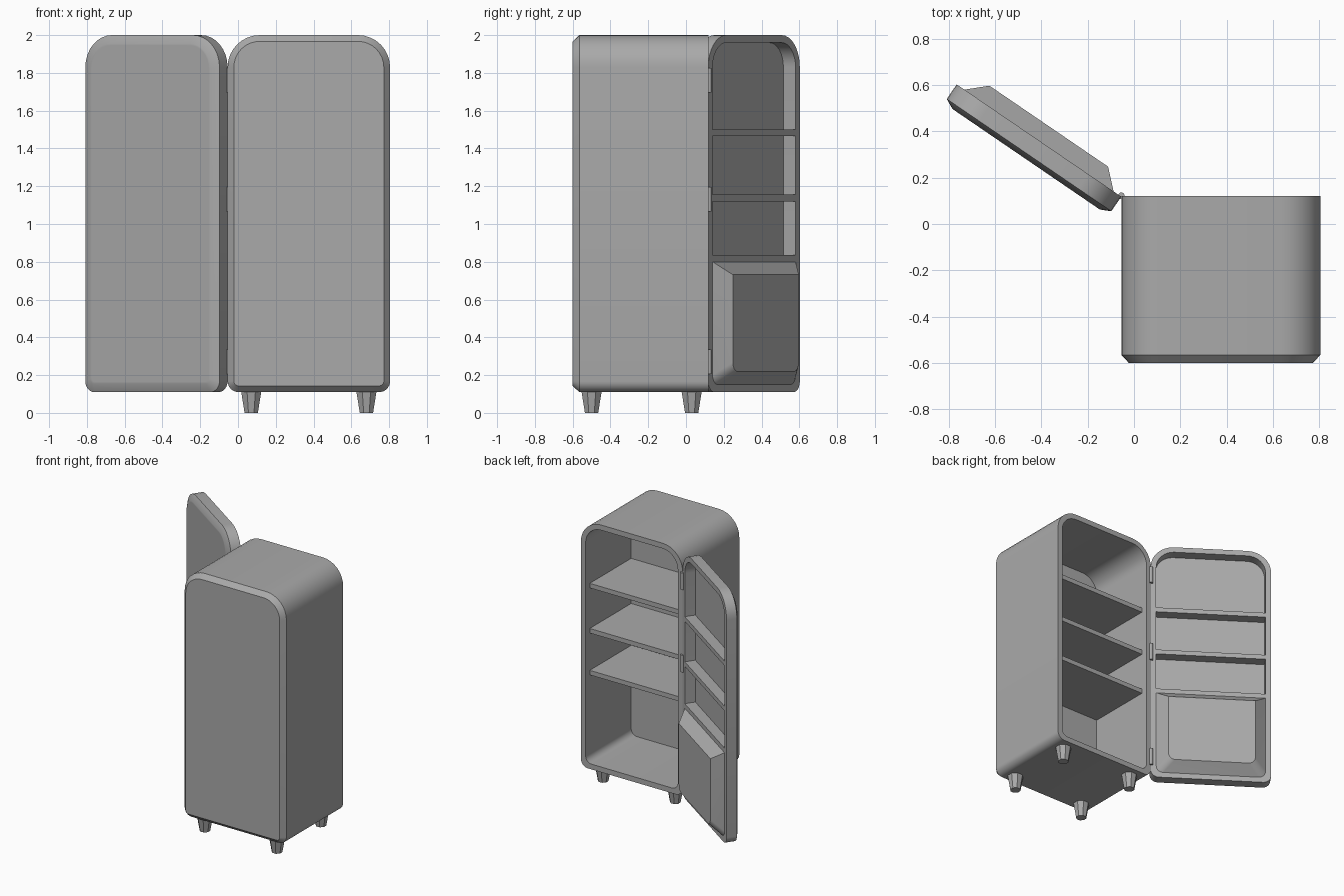
import bpy
import bmesh
from math import cos, sin, pi, radians
from mathutils import Matrix

default_cube = bpy.data.objects.get("Cube")
if default_cube:
    bpy.data.objects.remove(default_cube, do_unlink=True)

grey = bpy.data.materials.new("plain grey")
grey.use_nodes = True
COLOUR = (0.4, 0.4, 0.4, 1)
grey.diffuse_color = COLOUR
grey.node_tree.nodes["Principled BSDF"].inputs["Base Color"].default_value = COLOUR

# The door frame has its hinge at the origin and swings open about z
DOOR = Matrix.Translation((-0.055, 0.118, 0)) @ Matrix.Rotation(radians(-34.3), 4, 'Z')
BODY = Matrix.Identity(4)


def finish(bm, name, matrix, smooth=True):
    bmesh.ops.remove_doubles(bm, verts=bm.verts, dist=0.0001)
    bmesh.ops.recalc_face_normals(bm, faces=bm.faces)
    mesh = bpy.data.meshes.new(name)
    bm.to_mesh(mesh)
    bm.free()
    mesh.materials.append(grey)
    obj = bpy.data.objects.new(name, mesh)
    obj.matrix_world = matrix
    bpy.context.collection.objects.link(obj)
    if smooth:
        bpy.ops.object.select_all(action='DESELECT')
        obj.select_set(True)
        bpy.context.view_layer.objects.active = obj
        bpy.ops.object.shade_smooth_by_angle(angle=radians(30))
    return obj


def outline(x0, x1, z0, z1, r_top, r_bottom, steps=8):
    """Rectangle with rounded corners, as x, z pairs."""
    corners = [(x1 - r_top, z1 - r_top, r_top), (x0 + r_top, z1 - r_top, r_top),
               (x0 + r_bottom, z0 + r_bottom, r_bottom),
               (x1 - r_bottom, z0 + r_bottom, r_bottom)]
    return [(cx + r * cos((k + i / steps) * pi / 2), cz + r * sin((k + i / steps) * pi / 2))
            for k, (cx, cz, r) in enumerate(corners) for i in range(steps + 1)]


def loft(name, matrix, bounds, rings):
    """Join rings of (y, x inset, z inset, top radius, bottom radius) and cap both ends."""
    x0, x1, z0, z1 = bounds
    bm = bmesh.new()
    loops = []
    for y, dx, dz, r_top, r_bottom in rings:
        shape = outline(x0 + dx, x1 - dx, z0 + dz, z1 - dz, r_top, r_bottom)
        loops.append([bm.verts.new((x, y, z)) for x, z in shape])
    for a, b in zip(loops, loops[1:]):
        for i in range(len(a)):
            j = (i + 1) % len(a)
            bm.faces.new((a[i], a[j], b[j], b[i]))
    bm.faces.new(loops[0])
    bm.faces.new(loops[-1])
    return finish(bm, name, matrix)


def box(name, matrix, x0, x1, y0, y1, z0, z1):
    bm = bmesh.new()
    bmesh.ops.create_cube(bm, size=1)
    for v in bm.verts:
        v.co = ((x0 + x1) / 2 + v.co.x * (x1 - x0),
                (y0 + y1) / 2 + v.co.y * (y1 - y0),
                (z0 + z1) / 2 + v.co.z * (z1 - z0))
    return finish(bm, name, matrix, smooth=False)


def post(name, x, y, z0, z1, r_low, r_high, sides, smooth):
    bm = bmesh.new()
    bmesh.ops.create_cone(bm, cap_ends=True, segments=sides, radius1=r_low,
                          radius2=r_high, depth=z1 - z0)
    bmesh.ops.rotate(bm, verts=bm.verts, matrix=Matrix.Rotation(pi / sides, 3, 'Z'))
    return finish(bm, name, Matrix.Translation((x, y, (z0 + z1) / 2)), smooth)


# Hollow cabinet: bevelled closed end, side walls, rim and inner liner
loft("cabinet", BODY, (-0.055, 0.805, 0.11, 2.0), [
    (-0.6, 0.033, 0.033, 0.137, 0.025),
    (-0.565, 0, 0, 0.17, 0.058),
    (0.12, 0, 0, 0.17, 0.058),
    (0.12, 0.04, 0.04, 0.13, 0.05),
    (-0.43, 0.04, 0.04, 0.13, 0.05)])

# Door shell: softly bevelled outer face and a deep pocket inside
loft("door", DOOR, (-0.86, 0, 0.11, 2.0), [
    (-0.098, 0.055, 0.055, 0.12, 0.02),
    (-0.098, 0.045, 0.045, 0.13, 0.025),
    (-0.076, 0, 0, 0.17, 0.058),
    (0, 0, 0, 0.17, 0.058),
    (0, 0.04, 0.04, 0.13, 0.05),
    (-0.078, 0.04, 0.04, 0.13, 0.05)])

# Raised lower panel of the door, with sloping sides
loft("door_lower_panel", DOOR, (-0.82, -0.04, 0.15, 0.8), [
    (-0.078, 0, 0, 0, 0.05),
    (0, 0, 0, 0, 0.05),
    (0.075, 0.08, 0.068, 0, 0.05)])

# Inner shelves and the matching door dividers
for label, z in (("lower", 0.8), ("middle", 1.12), ("upper", 1.465)):
    box(label + "_shelf", BODY, -0.015, 0.765, -0.43, 0.07, z, z + 0.035)
    box(label + "_door_divider", DOOR, -0.82, -0.04, -0.078, 0, z, z + 0.035)

# Tapered legs
for side, x in (("right", 0.07), ("left", 0.68)):
    for end, y in (("front", -0.5), ("back", 0.03)):
        post(end + "_" + side + "_leg", x, y, 0, 0.115, 0.038, 0.058, 8, False)

# Hinge barrels
for label, z in (("lower", 0.27), ("middle", 1.13), ("upper", 1.76)):
    post(label + "_hinge", -0.055, 0.122, z - 0.065, z + 0.065, 0.014, 0.014, 16, True)
